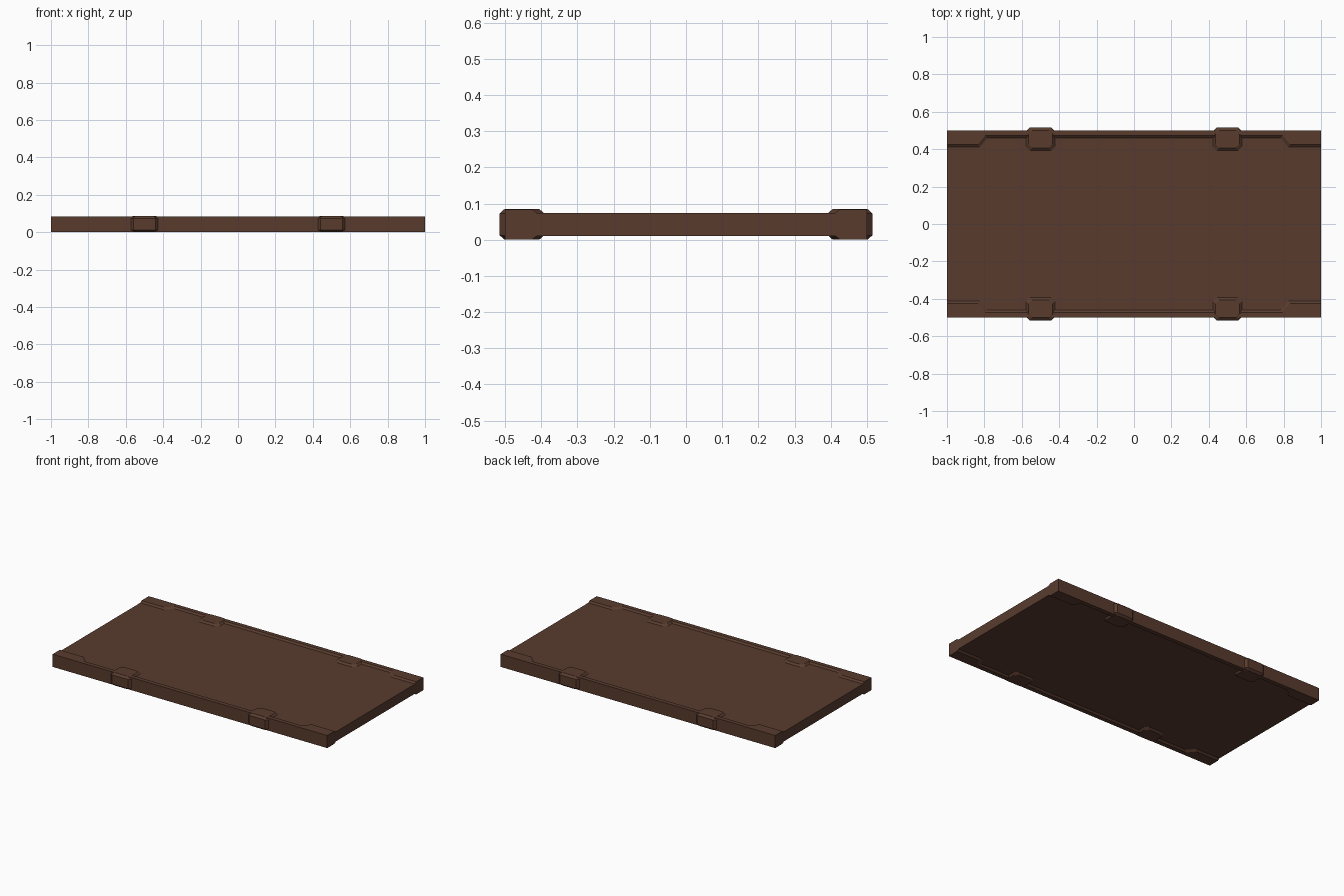
import bpy, bmesh

if "Cube" in bpy.data.objects:
    bpy.data.objects.remove(bpy.data.objects["Cube"])

brown = bpy.data.materials.new("dark brown")
brown.diffuse_color = (0.098, 0.044, 0.027, 1)
brown.use_nodes = True
brown.node_tree.nodes["Principled BSDF"].inputs["Base Color"].default_value = brown.diffuse_color


def loft(name, layers):
    """Solid through stacked outlines: list of (points, z)."""
    bm = bmesh.new()
    rings = [[bm.verts.new((x, y, z)) for x, y in pts] for pts, z in layers]
    n = len(rings[0])
    for a, b in zip(rings, rings[1:]):
        for i in range(n):
            j = (i + 1) % n
            bm.faces.new((a[i], a[j], b[j], b[i]))
    bm.faces.new(rings[0][::-1])
    bm.faces.new(rings[-1])
    bmesh.ops.recalc_face_normals(bm, faces=bm.faces)
    me = bpy.data.meshes.new(name)
    bm.to_mesh(me)
    bm.free()
    me.materials.append(brown)
    ob = bpy.data.objects.new(name, me)
    bpy.context.collection.objects.link(ob)
    return ob


def rail_outline(s, wide, thin, x1, x2):
    pts = [(-1, .5), (1, .5), (1, wide), (x1, wide), (x2, thin),
           (-x2, thin), (-x1, wide), (-1, wide)]
    return [(x, s * y) for x, y in pts]


def clamp_outline(cx, s, inset):
    # rectangle with cut corners
    w, y0, y1, c = .078 - inset, .392 + inset, .515 - inset, .02
    pts = [(-w + c, y0), (w - c, y0), (w, y0 + c), (w, y1 - c),
           (w - c, y1), (-w + c, y1), (-w, y1 - c), (-w, y0 + c)]
    return [(cx + x, s * y) for x, y in pts]


# central panel
rect = [(-1, -.485), (1, -.485), (1, .485), (-1, .485)]
loft("panel", [(rect, .011), (rect, .074)])

for s, side in ((-1, "front"), (1, "back")):
    # edge rail, wider at both ends, bevelled towards the panel
    base = rail_outline(s, .412, .46, .825, .785)
    crest = rail_outline(s, .425, .472, .835, .795)
    loft(side + "_rail", [(crest, .001), (base, .011), (base, .074), (crest, .084)])
    # clamps gripping the rail
    for cx, end in ((-.5, "left"), (.5, "right")):
        small, full = clamp_outline(cx, s, .014), clamp_outline(cx, s, 0)
        loft(f"{side}_{end}_clamp",
             [(small, 0), (full, .012), (full, .073), (small, .0855)])
